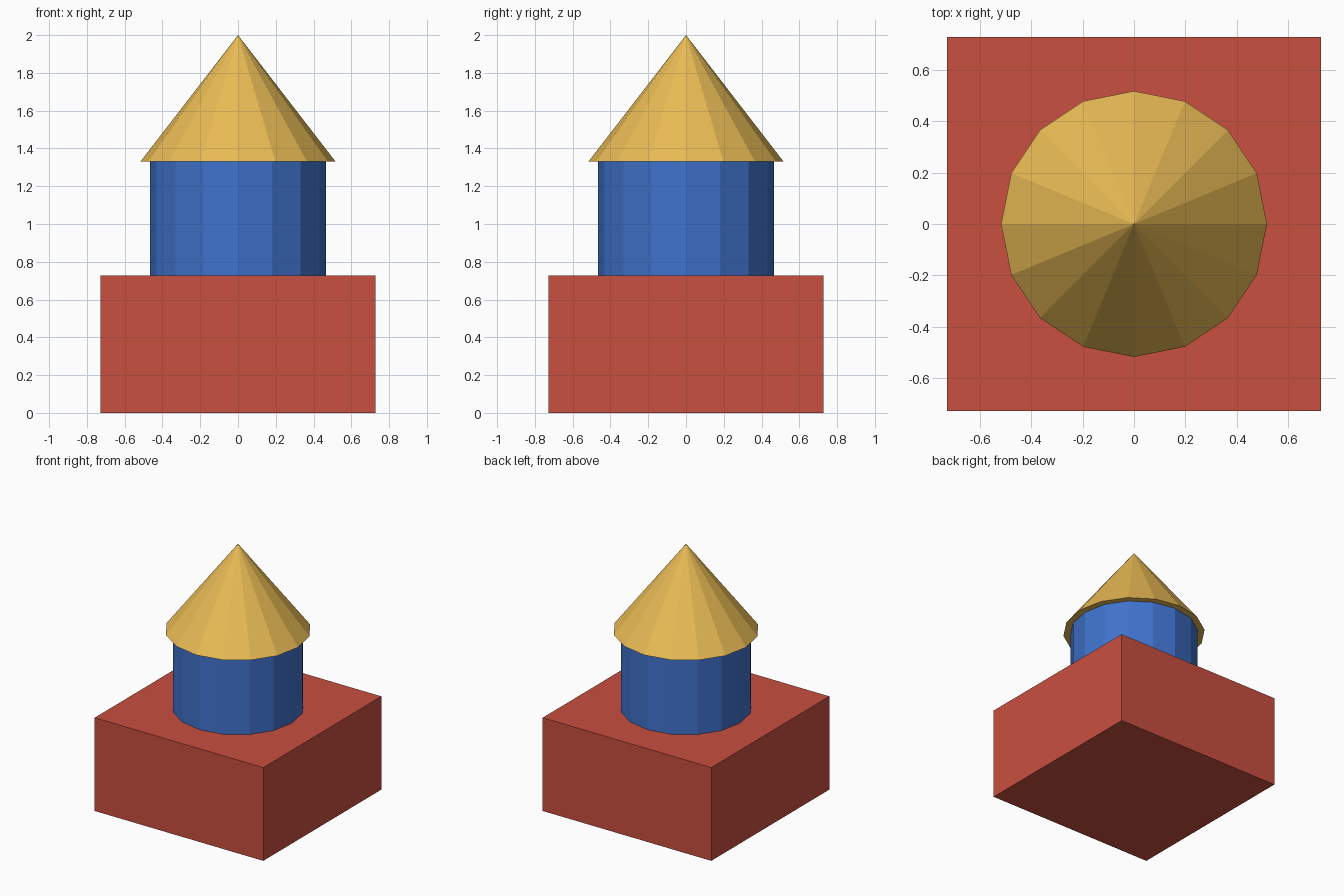
import bpy

if "Cube" in bpy.data.objects:
    bpy.data.objects.remove(bpy.data.objects["Cube"])

BASE_TOP, DRUM_TOP, APEX = 0.727, 1.33, 2.0
HALF, DRUM_R, ROOF_R, SIDES = 0.727, 0.467, 0.517, 16


def finish(name, color):
    """Name the active object and give it a plain colour."""
    ob = bpy.context.object
    ob.name = name
    mat = bpy.data.materials.new(name + "_color")
    mat.diffuse_color = (*color, 1)
    mat.use_nodes = True
    mat.node_tree.nodes["Principled BSDF"].inputs["Base Color"].default_value = mat.diffuse_color
    ob.data.materials.append(mat)
    return ob


# Square base block
bpy.ops.mesh.primitive_cube_add(size=1, location=(0, 0, BASE_TOP / 2))
base = finish("base_block", (0.58, 0.08, 0.05))
base.scale = (2 * HALF, 2 * HALF, BASE_TOP)

# Faceted tower drum
bpy.ops.mesh.primitive_cylinder_add(
    vertices=SIDES, radius=DRUM_R, depth=DRUM_TOP - BASE_TOP,
    location=(0, 0, (BASE_TOP + DRUM_TOP) / 2))
finish("tower_drum", (0.05, 0.17, 0.6))

# Faceted cone roof with a small overhang
bpy.ops.mesh.primitive_cone_add(
    vertices=SIDES, radius1=ROOF_R, radius2=0, depth=APEX - DRUM_TOP,
    location=(0, 0, (DRUM_TOP + APEX) / 2))
finish("cone_roof", (0.82, 0.5, 0.09))
